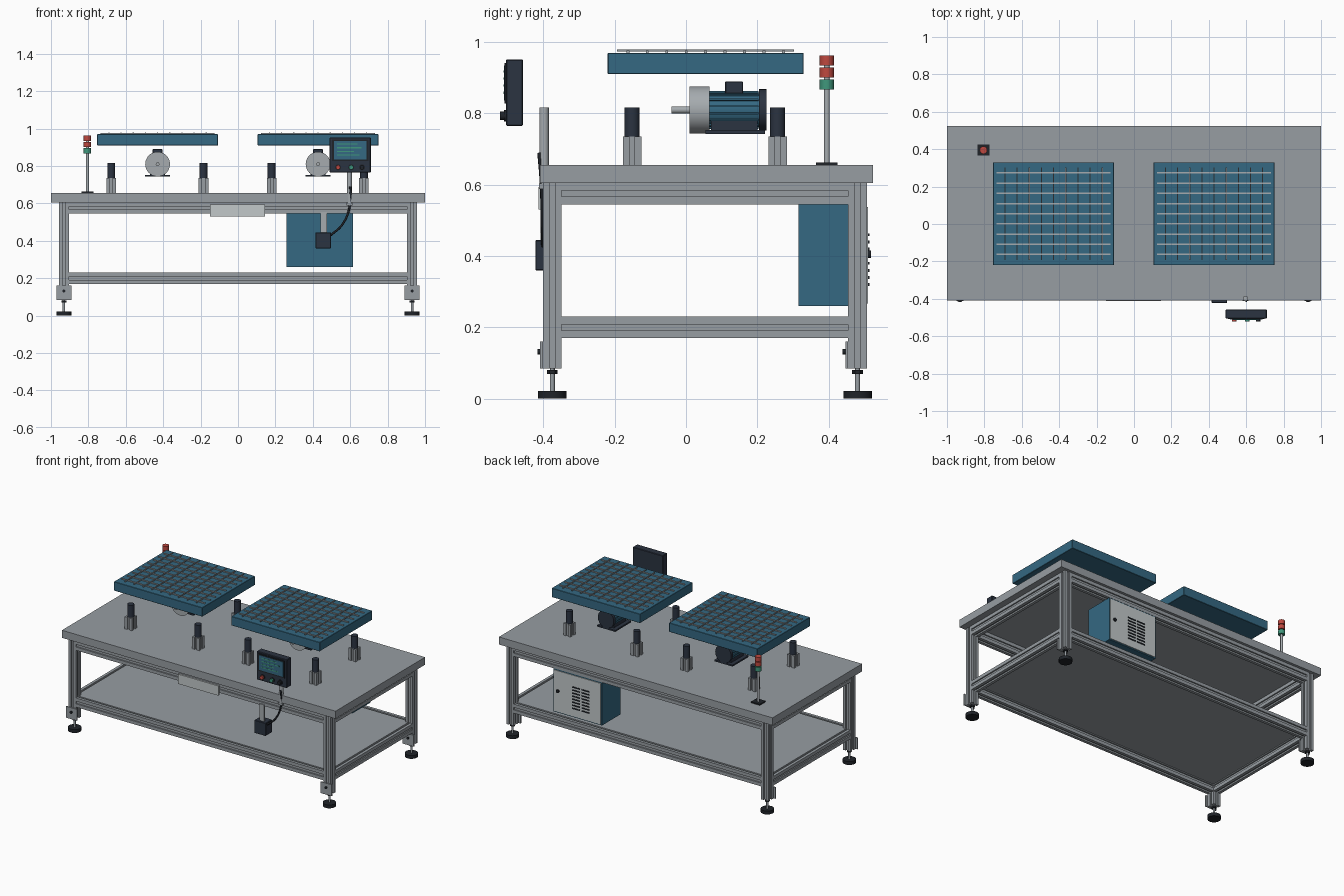
import bpy, bmesh, math
from mathutils import Vector, Matrix

if "Cube" in bpy.data.objects:
    bpy.data.objects.remove(bpy.data.objects["Cube"])


def mat(name, rgb):
    m = bpy.data.materials.new(name)
    m.diffuse_color = (*rgb, 1)
    m.use_nodes = True
    m.node_tree.nodes["Principled BSDF"].inputs["Base Color"].default_value = m.diffuse_color
    return m


GREY = mat("aluminium grey", (0.31, 0.34, 0.365))
STEEL = mat("light steel", (0.38, 0.41, 0.43))
PALE = mat("pale grey", (0.54, 0.58, 0.59))
BLUE = mat("steel blue", (0.035, 0.14, 0.225))
DARK = mat("dark slate", (0.024, 0.033, 0.052))
BLACK = mat("black rubber", (0.014, 0.017, 0.022))
RED = mat("signal red", (0.52, 0.065, 0.05))
GREEN = mat("signal green", (0.05, 0.31, 0.20))


def finish(name, bm, m, smooth=False):
    bmesh.ops.recalc_face_normals(bm, faces=bm.faces)
    me = bpy.data.meshes.new(name)
    bm.to_mesh(me)
    bm.free()
    me.materials.append(m)
    ob = bpy.data.objects.new(name, me)
    bpy.context.collection.objects.link(ob)
    if smooth:
        bpy.ops.object.select_all(action='DESELECT')
        ob.select_set(True)
        bpy.context.view_layer.objects.active = ob
        bpy.ops.object.shade_smooth_by_angle(angle=math.radians(35))
    return ob


def box(name, x, y, z, m, bevel=0):
    """Box from (min, max) pairs."""
    bm = bmesh.new()
    bmesh.ops.create_cube(bm, size=1)
    for v in bm.verts:
        v.co = [(a + b) / 2 + c * (b - a) for (a, b), c in zip((x, y, z), v.co)]
    if bevel:
        bmesh.ops.bevel(bm, geom=bm.edges[:], offset=bevel, segments=1, affect='EDGES')
    return finish(name, bm, m)


def cyl(name, a, b, r, m, n=24):
    """Cylinder between two points."""
    a, b = Vector(a), Vector(b)
    bm = bmesh.new()
    bmesh.ops.create_cone(bm, cap_ends=True, segments=n, radius1=r, radius2=r, depth=(b - a).length)
    rot = (b - a).to_track_quat('Z', 'Y').to_matrix().to_4x4()
    bm.transform(Matrix.Translation((a + b) / 2) @ rot)
    return finish(name, bm, m, n > 8)


def slotted(name, a, b, w, h, m=GREY):
    """Slotted square profile between two points, w wide and h high."""
    a, b = Vector(a), Vector(b)
    side = [(-.5, -.5), (-.14, -.5), (-.14, -.34), (.14, -.34), (.14, -.5)]
    pts = []
    for k in range(4):
        c, s = round(math.cos(k * math.pi / 2)), round(math.sin(k * math.pi / 2))
        pts += [(c * x - s * y, s * x + c * y) for x, y in side]
    d = (b - a).normalized()
    up = Vector((0, 1, 0)) if abs(d.z) > .5 else Vector((0, 0, 1))
    across = up.cross(d)
    bm = bmesh.new()
    f = bm.faces.new([bm.verts.new(a + across * (x * w) + up * (y * h)) for x, y in pts])
    ext = bmesh.ops.extrude_face_region(bm, geom=[f])
    bmesh.ops.translate(bm, vec=b - a, verts=[g for g in ext["geom"] if isinstance(g, bmesh.types.BMVert)])
    return finish(name, bm, m)


# Table top and lower shelf
box("table_top", (-1, 1), (-.41, .525), (.605, .655), GREY)
box("lower_shelf", (-.925, .925), (-.37, .475), (.215, .23), GREY)

# Legs with brackets and levelling feet
FRONT, BACK, LX = -.375, .481, .931
for sx in (-1, 1):
    for y in (FRONT, BACK):
        x = sx * LX
        slotted("leg", (x, y, .085), (x, y, .605), .053, .053)
        box("foot_bracket", (x - .04, x + .04), (y - .034, y - .0265), (.085, .16), GREY)
        cyl("bracket_bolt", (x, y - .042, .132), (x, y - .03, .132), .008, BLACK, 12)
        cyl("foot_stem", (x, y, .02), (x, y, .09), .007, GREY, 16)
        cyl("foot_nut", (x, y, .07), (x, y, .08), .015, BLACK, 6)
        cyl("foot_pad", (x, y, 0), (x, y, .022), .04, BLACK, 32)

# Frame rails
for z in (.575, .2):
    for y in (FRONT, BACK):
        slotted("long_rail", (-.905, y, z), (.905, y, z), .053, .06)
    for x in (-LX, LX):
        slotted("side_rail", (x, FRONT + .0265, z), (x, BACK - .0265, z), .053, .06)

# Two vibrating stations: tray, grid bars, motor and posts
for cx in (-.43, .428):
    box("tray", (cx - .323, cx + .323), (-.22, .33), (.91, .97), BLUE, .002)
    for i in range(-4, 5):
        y, x = .055 + i * .0545, cx + i * .065
        box("cross_bar", (cx - .304, cx + .304), (y - .004, y + .004), (.969, .976), STEEL)
        box("long_bar", (x - .003, x + .003), (-.193, .303), (.974, .98), GREY)
    z = .81
    cyl("motor_shaft", (cx, -.04, z), (cx, .02, z), .01, STEEL, 16)
    cyl("motor_flange", (cx, .01, z), (cx, .066, z), .066, STEEL, 40)
    cyl("motor_body", (cx, .06, z), (cx, .21, z), .049, BLUE, 32)
    for i in range(16):
        a = (i + .5) * math.pi / 8
        d = Vector((math.cos(a), 0, math.sin(a)))
        bm = bmesh.new()
        bmesh.ops.create_cube(bm, size=1)
        bm.transform(Matrix.Translation(Vector((cx, .135, z)) + d * .049)
                     @ Matrix.Rotation(-a, 4, 'Y') @ Matrix.Diagonal((.01, .138, .004, 1)))
        finish("motor_fin", bm, BLUE)
    cyl("motor_fan_cover", (cx, .205, z), (cx, .226, z), .058, DARK, 40)
    box("motor_terminal_box", (cx - .026, cx + .026), (.11, .16), (.855, .89), DARK, .002)
    box("motor_base", (cx - .066, cx + .066), (.055, .222), (.743, .753), DARK)
    for sx in (-.032, .032):
        box("motor_bracket", (cx + sx - .008, cx + sx + .008), (.07, .2), (.75, .785), DARK)
    for px in (cx - .248, cx + .245):
        for py in (-.151, .257):
            slotted("post_base", (px, py, .655), (px, py, .735), .052, .052)
            cyl("post_damper", (px, py, .735), (px, py, .816), .021, DARK)

# Signal tower
tx, ty = -.805, .395
box("tower_base", (tx - .032, tx + .032), (ty - .03, ty + .03), (.655, .663), BLACK)
cyl("tower_pole", (tx, ty, .66), (tx, ty, .95), .008, STEEL, 16)
for z0, m in ((.867, GREEN), (.901, RED), (.934, RED)):
    cyl("tower_lamp", (tx, ty, z0), (tx, ty, z0 + .028), .02, m)

# Control panel with screen, text strips and buttons
box("control_panel", (.49, .71), (-.505, -.457), (.765, .952), DARK, .003)
box("screen_bezel", (.503, .697), (-.509, -.504), (.828, .942), BLACK)
box("screen", (.512, .688), (-.511, -.508), (.836, .934), BLUE)
for i, w in enumerate((.11, .13, .09, .12)):
    z = .918 - i * .02
    box("screen_line", (.53, .53 + w), (-.512, -.510), (z - .003, z + .003), GREEN)
for x, m in ((.535, RED), (.605, GREEN), (.663, BLACK)):
    cyl("button_ring", (x, -.51, .793), (x, -.504, .793), .016, BLACK, 20)
    cyl("button", (x, -.521, .793), (x, -.505, .793), .012, m, 20)

# Panel post, clamp, socket box and cable
cyl("panel_post", (.596, -.398, .59), (.596, -.398, .816), .0135, STEEL, 20)
box("post_clamp", (.58, .612), (-.412, -.39), (.588, .603), GREY)
box("socket_bracket", (.442, .476), (-.408, -.4), (.44, .555), STEEL)
box("socket_box", (.415, .497), (-.422, -.355), (.36, .445), DARK, .002)
cu = bpy.data.curves.new("cable", 'CURVE')
cu.dimensions = '3D'
cu.bevel_depth = .006
cu.bevel_resolution = 2
sp = cu.splines.new('BEZIER')
path = [(.49, -.4, .425), (.56, -.402, .49), (.6, -.404, .6), (.6, -.411, .69)]
sp.bezier_points.add(len(path) - 1)
for p, co in zip(sp.bezier_points, path):
    p.co = co
    p.handle_left_type = p.handle_right_type = 'AUTO'
cu.materials.append(BLACK)
cable = bpy.data.objects.new("cable", cu)
bpy.context.collection.objects.link(cable)

# Name plate on the front edge
box("front_plate", (-.15, .145), (-.413, -.402), (.53, .594), PALE)

# Electrical cabinet with vented door
box("cabinet", (.26, .615), (.315, .506), (.26, .545), BLUE)
box("cabinet_door", (.267, .608), (.505, .511), (.267, .538), PALE)
for col in (.375, .445):
    for i in range(8):
        z = .32 + i * .02
        box("vent_slot", (col - .029, col + .029), (.51, .514), (z - .004, z + .004), BLACK)
cyl("door_latch", (.578, .51, .405), (.578, .519, .405), .011, BLACK, 16)
